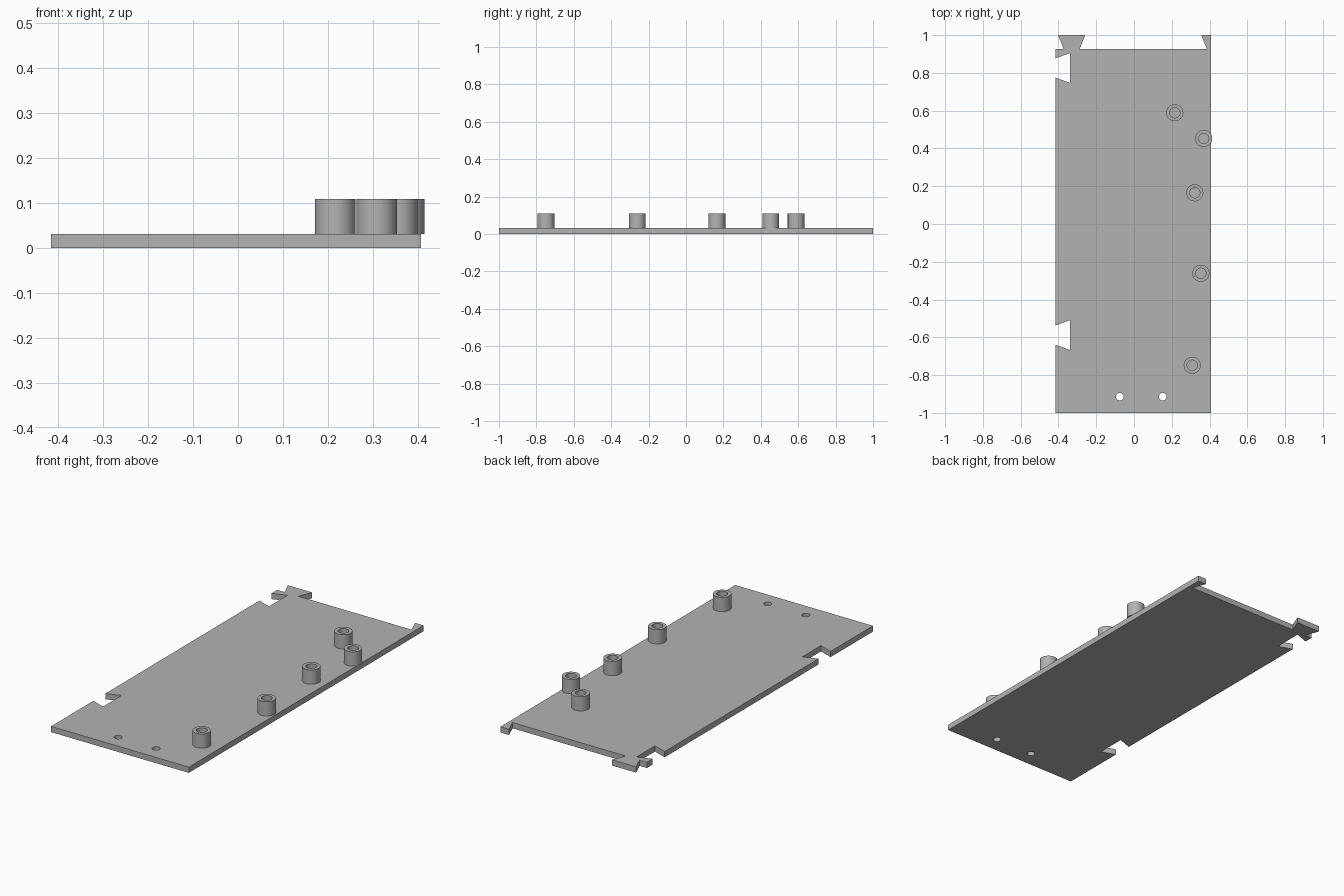
import bpy, math
from mathutils import Matrix
import bmesh

cube = bpy.data.objects.get("Cube")
if cube:
    bpy.data.objects.remove(cube, do_unlink=True)

THICK, TOP = 0.031, 0.108
LEFT, RIGHT, BACK = -0.415, 0.407, 0.926

grey = bpy.data.materials.new("plain grey")
grey.use_nodes = True
colour = (0.45, 0.45, 0.45, 1)
grey.diffuse_color = colour
grey.node_tree.nodes["Principled BSDF"].inputs["Base Color"].default_value = colour


def circle(x, y, r, n=32):
    return [(x + r * math.cos(math.tau * i / n), y + r * math.sin(math.tau * i / n))
            for i in range(n)]


def notch(y):
    """Dovetail slot in the side edge, listed from front to back."""
    return [(LEFT, y - 0.051), (-0.338, y - 0.079), (-0.338, y + 0.079), (LEFT, y + 0.051)]


def smooth(obj):
    bpy.ops.object.select_all(action='DESELECT')
    obj.select_set(True)
    bpy.context.view_layer.objects.active = obj
    bpy.ops.object.shade_smooth_by_angle(angle=math.radians(35))


# Base plate: outline with dovetail tabs and slots, plus two drilled holes
outline = [(LEFT, -1)] + notch(-0.588) + notch(0.826) + [
    (LEFT, BACK), (-0.372, BACK), (-0.402, 1), (-0.258, 1), (-0.288, BACK),
    (0.386, BACK), (0.356, 1), (RIGHT, 1), (RIGHT, -1)]
loops = [outline] + [circle(x, -0.914, 0.02) for x in (-0.075, 0.152)]

bm = bmesh.new()
edges = []
for loop in loops:
    verts = [bm.verts.new((x, y, 0)) for x, y in loop]
    edges += [bm.edges.new((a, b)) for a, b in zip(verts, verts[1:] + verts[:1])]
bmesh.ops.triangle_fill(bm, edges=edges, use_beauty=True)
raised = bmesh.ops.extrude_face_region(bm, geom=bm.faces[:], use_keep_orig=True)
bmesh.ops.translate(bm, vec=(0, 0, THICK),
                    verts=[g for g in raised["geom"] if isinstance(g, bmesh.types.BMVert)])
bmesh.ops.recalc_face_normals(bm, faces=bm.faces[:])
mesh = bpy.data.meshes.new("base_plate")
bm.to_mesh(mesh)
bm.free()
mesh.materials.append(grey)
plate = bpy.data.objects.new("base_plate", mesh)
bpy.context.collection.objects.link(plate)
smooth(plate)

# Standoff: hollow tube turned from a ring profile
OUTER, BORE = 0.045, 0.027
profile = [(BORE, THICK), (OUTER, THICK), (OUTER, TOP), (BORE, TOP)]
bm = bmesh.new()
verts = [bm.verts.new((r, 0, z)) for r, z in profile]
ring = [bm.edges.new((a, b)) for a, b in zip(verts, verts[1:] + verts[:1])]
bmesh.ops.spin(bm, geom=verts + ring, cent=(0, 0, 0), axis=(0, 0, 1),
               angle=math.tau, steps=40)
bmesh.ops.remove_doubles(bm, verts=bm.verts[:], dist=0.0005)
bmesh.ops.recalc_face_normals(bm, faces=bm.faces[:])
tube = bpy.data.meshes.new("standoff")
bm.to_mesh(tube)
bm.free()
tube.materials.append(grey)

# Five standoffs share the tube mesh
spots = [(0.216, 0.589), (0.369, 0.453), (0.322, 0.165), (0.354, -0.261), (0.308, -0.748)]
for i, (x, y) in enumerate(spots, 1):
    post = bpy.data.objects.new(f"standoff_{i}", tube)
    post.matrix_world = Matrix.Translation((x, y, 0))
    bpy.context.collection.objects.link(post)
smooth(post)
